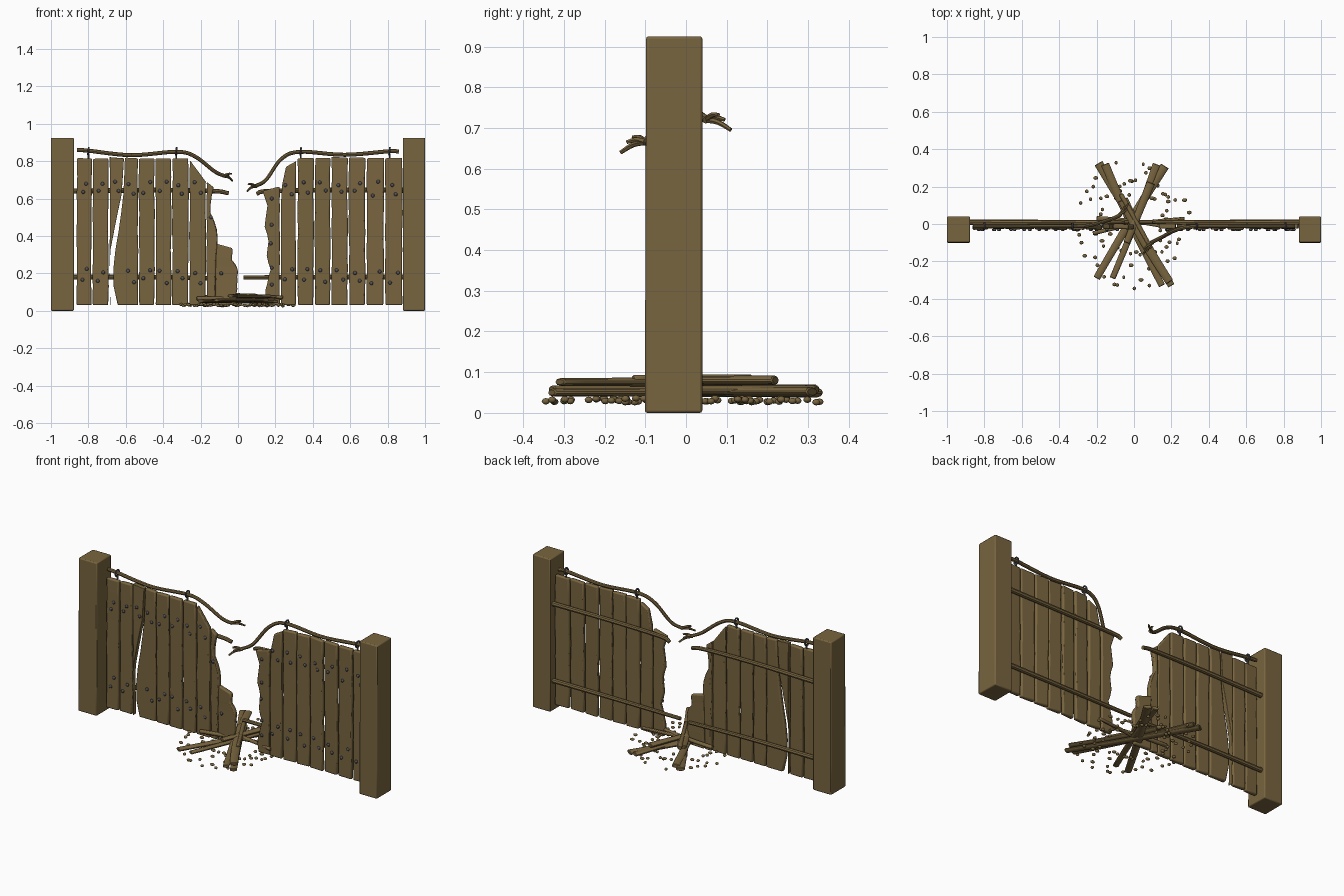
import bpy, bmesh, math, random
from mathutils import Vector

random.seed(7)
if "Cube" in bpy.data.objects:
    bpy.data.objects.remove(bpy.data.objects["Cube"])


def material(name, rgb):
    m = bpy.data.materials.new(name)
    m.use_nodes = True
    m.diffuse_color = (*rgb, 1)
    m.node_tree.nodes["Principled BSDF"].inputs["Base Color"].default_value = (*rgb, 1)
    return m


WOOD = material("weathered wood", (0.19, 0.13, 0.05))
IRON = material("dark iron", (0.085, 0.085, 0.095))


def finish(bm, name, mat, bevel=0, segments=2):
    bmesh.ops.recalc_face_normals(bm, faces=bm.faces)
    mesh = bpy.data.meshes.new(name)
    bm.to_mesh(mesh)
    bm.free()
    mesh.materials.append(mat)
    ob = bpy.data.objects.new(name, mesh)
    bpy.context.collection.objects.link(ob)
    bpy.ops.object.select_all(action="DESELECT")
    bpy.context.view_layer.objects.active = ob
    ob.select_set(True)
    bpy.ops.object.shade_smooth_by_angle(angle=math.radians(40))
    if bevel:
        b = ob.modifiers.new("soft edges", "BEVEL")
        b.width, b.segments = bevel, segments
        b.limit_method, b.angle_limit = "ANGLE", math.radians(40)
        ob.modifiers.move(len(ob.modifiers) - 1, 0)
    return ob


def loft(bm, rings):
    """Skin a list of equal vertex rings and cap both ends."""
    rows = [[bm.verts.new(p) for p in ring] for ring in rings]
    n = len(rows[0])
    for a, b in zip(rows, rows[1:]):
        for i in range(n):
            bm.faces.new((a[i], a[(i + 1) % n], b[(i + 1) % n], b[i]))
    bm.faces.new(rows[0])
    bm.faces.new(rows[-1])


def interp(points, z):
    """Piecewise linear x at height z from (z, x) pairs; a number is constant."""
    if not isinstance(points, list):
        return points
    for (z0, x0), (z1, x1) in zip(points, points[1:]):
        if z <= z1:
            return x0 + (x1 - x0) * max(0, z - z0) / (z1 - z0)
    return points[-1][1]


def plank(name, left, right, top_l=0.82, top_r=0.82, levels=8):
    bm, rings = bmesh.new(), []
    dy = random.uniform(-0.003, 0.003)
    tilt = random.uniform(-0.003, 0.003)
    for i in range(levels + 1):
        t = i / levels
        zl, zr = 0.03 + (top_l - 0.03) * t, 0.03 + (top_r - 0.03) * t
        xl = interp(left, zl) + random.uniform(-0.002, 0.003)
        xr = interp(right, zr) + random.uniform(-0.003, 0.002)
        f, b = -0.028 + dy, -0.002 + dy
        rings.append([(xl, f - tilt, zl), (xr, f + tilt, zr), (xr, b + tilt, zr), (xl, b - tilt, zl)])
    loft(bm, rings)
    return finish(bm, name, WOOD, 0.007)


def tube(bm, pts, radius, sides=8, tip=None, flat=1.0):
    """Sweep a flattened round section along points, optionally thinning to the tip."""
    pts, rings = [Vector(p) for p in pts], []
    for i, p in enumerate(pts):
        d = (pts[min(i + 1, len(pts) - 1)] - pts[max(i - 1, 0)]).normalized()
        u = d.cross(Vector((0, 0, 1))).normalized()
        v = u.cross(d)
        t = i / (len(pts) - 1)
        r = radius + ((radius if tip is None else tip) - radius) * t
        ang = [2 * math.pi * k / sides for k in range(sides)]
        rings.append([p + u * r * math.cos(a) + v * r * flat * math.sin(a) for a in ang])
    loft(bm, rings)


def smooth_path(ctrl, steps=6):
    """Catmull-Rom points through the controls."""
    c = [Vector(p) for p in ctrl]
    c = [2 * c[0] - c[1]] + c + [2 * c[-1] - c[-2]]
    out = []
    for a, b, d, e in zip(c, c[1:], c[2:], c[3:]):
        for k in range(steps):
            t = k / steps
            out.append(0.5 * (2 * b + (d - a) * t + (2 * a - 5 * b + 4 * d - e) * t * t
                              + (3 * b - a - 3 * d + e) * t ** 3))
    return out + [c[-2]]


# Gate posts
for side, x0, x1 in (("right", -1.0, -0.877), ("left", 0.882, 1.0)):
    bm, rings = bmesh.new(), []
    for i in range(6):
        z, s = 0.925 * i / 5, 0.003 * (1 - i / 5)
        rings.append([(x0, -0.098 - s, z), (x1, -0.098 - s, z), (x1, 0.04, z), (x0, 0.04, z)])
    loft(bm, rings)
    finish(bm, side + "_post", WOOD, 0.006)

# Planks of the right wing, with one split plank and a broken inner edge
crack = [(0.03, -0.682), (0.28, -0.69), (0.6, -0.625), (0.82, -0.61)]
crack_far = [(0.03, -0.645), (0.12, -0.665), (0.28, -0.664), (0.6, -0.612), (0.82, -0.603)]
ragged = [(0.03, -0.125), (0.4, -0.11), (0.47, -0.12), (0.53, -0.148), (0.6, -0.145), (0.66, -0.13)]
stub = [(0.03, -0.01), (0.22, 0.0), (0.24, -0.005), (0.26, -0.03), (0.33, -0.03)]
wing_r = [(-0.862, -0.782), (-0.776, -0.692), (-0.686, crack), (crack_far, -0.535),
          (-0.53, -0.446), (-0.44, -0.357), (-0.351, -0.264)]
for i, (a, b) in enumerate(wing_r):
    plank(f"right_plank_{i + 1}", a, b, 0.82 + random.uniform(-0.008, 0.004), 0.815)
plank("right_broken_plank_1", -0.259, -0.172, 0.805, 0.69)
plank("right_broken_plank_2", -0.168, ragged, 0.69, 0.66, 14)
plank("right_broken_plank_3", -0.121, stub, 0.36, 0.335, 14)

# Planks of the left wing
chewed = [(0.03, 0.15), (0.1, 0.145), (0.22, 0.172), (0.3, 0.15), (0.39, 0.165),
          (0.46, 0.14), (0.56, 0.158), (0.64, 0.13)]
plank("left_broken_plank_1", chewed, 0.224, 0.64, 0.665, 16)
plank("left_broken_plank_2", [(0.03, 0.23), (0.55, 0.228), (0.7, 0.235), (0.79, 0.26)], 0.309, 0.77, 0.80)
wing_l = [0.316, 0.408, 0.498, 0.59, 0.685, 0.784, 0.884]
for i, (a, b) in enumerate(zip(wing_l, wing_l[1:])):
    plank(f"left_plank_{i + 1}", a + 0.003, b - 0.004, 0.82 + random.uniform(-0.008, 0.004), 0.818)

# Cross rails behind the planks
for name, pts in (
        ("right_upper_rail", [(-0.88, 0.01, 0.64), (-0.45, 0.008, 0.645), (-0.13, 0.01, 0.64), (-0.05, 0.013, 0.628)]),
        ("right_lower_rail", [(-0.88, 0.01, 0.18), (-0.45, 0.01, 0.18), (-0.03, 0.01, 0.17)]),
        ("left_upper_rail", [(0.885, 0.01, 0.645), (0.5, 0.008, 0.645), (0.16, 0.01, 0.64), (0.1, 0.015, 0.625)]),
        ("left_lower_rail", [(0.885, 0.01, 0.18), (0.45, 0.01, 0.18), (0.03, 0.01, 0.178)])):
    bm = bmesh.new()
    tube(bm, smooth_path(pts, 4), 0.014, tip=0.011)
    finish(bm, name, WOOD)

# Snapped rope along the top, with frayed ends
ropes = {
    "right_rope": [(-0.86, -0.012, 0.86), (-0.8, -0.012, 0.856), (-0.57, -0.012, 0.832), (-0.33, -0.012, 0.85),
                   (-0.23, -0.005, 0.825), (-0.125, 0.025, 0.745), (-0.07, 0.05, 0.72)],
    "left_rope": [(0.86, -0.012, 0.85), (0.81, -0.012, 0.853), (0.57, -0.012, 0.834), (0.33, -0.012, 0.85),
                  (0.23, -0.03, 0.81), (0.15, -0.07, 0.7), (0.09, -0.1, 0.665)]}
for name, ctrl in ropes.items():
    bm = bmesh.new()
    tube(bm, smooth_path(ctrl), 0.011, tip=0.01)
    end, s = Vector(ctrl[-1]), 1 if ctrl[0][0] < 0 else -1
    for dx, dy, dz in ((0.04, 0.06, -0.025), (0.035, 0.03, 0.012), (0.02, 0.045, 0.0)):
        tip = end + Vector((dx * s, dy * s, dz))
        mid = end.lerp(tip, 0.5) + Vector((0, 0, 0.006))
        tube(bm, smooth_path([end - Vector((0.01 * s, 0, 0)), mid, tip], 3), 0.008, 6, 0.005)
    finish(bm, name, WOOD)

# Iron rings holding the rope
for i, x in enumerate((-0.8, -0.33, 0.335, 0.81)):
    bm = bmesh.new()
    ring = [(x + 0.002 * math.sin(a), -0.012 + 0.017 * math.cos(a), 0.853 + 0.019 * math.sin(a))
            for a in [2 * math.pi * k / 16 + 0.01 for k in range(17)]]
    tube(bm, ring, 0.005, 6)
    tube(bm, [(x, -0.012, 0.80), (x + 0.001, -0.012, 0.84)], 0.005, 6)
    finish(bm, f"rope_ring_{i + 1}", IRON)

# Nail heads in pairs where planks meet rails
bm = bmesh.new()


def nail(x, z):
    new = bmesh.ops.create_uvsphere(bm, u_segments=8, v_segments=6, radius=0.01)["verts"]
    for v in new:
        v.co = Vector((x + v.co.x, -0.031 + v.co.y * 0.7, z + v.co.z))


centres = [-0.82, -0.735, -0.648, -0.572, -0.488, -0.4, -0.31, -0.215, 0.27, 0.362, 0.453, 0.545, 0.638, 0.735, 0.834]
for x in centres:
    for z in (0.65, 0.18):
        if x == -0.648 and z < 0.5:
            continue
        s = random.choice((-1, 1)) * random.uniform(0.008, 0.022)
        nail(x + s, z + random.uniform(0.02, 0.045))
        nail(x - s, z - random.uniform(0.005, 0.035))
for x, z in ((-0.145, 0.5), (-0.09, 0.2), (0.18, 0.6), (0.18, 0.46), (0.175, 0.36), (0.18, 0.23), (0.18, 0.14)):
    nail(x, z)
finish(bm, "nail_heads", IRON)

# Heap of fallen boards crossing at the gap
heap = [((-0.19, 0.325), (0.2, -0.33), 0.026, 0.05), ((-0.155, 0.32), (0.15, -0.33), 0.024, 0.058),
        ((0.165, 0.31), (-0.2, -0.29), 0.026, 0.052), ((0.12, 0.32), (-0.115, -0.29), 0.022, 0.056),
        ((-0.06, 0.13), (0.19, -0.31), 0.03, 0.076), ((0.09, 0.22), (-0.04, -0.1), 0.024, 0.08),
        ((-0.2, 0.03), (0.24, -0.03), 0.014, 0.072), ((-0.22, -0.05), (0.27, 0.03), 0.012, 0.066),
        ((-0.07, 0.16), (0.09, -0.13), 0.013, 0.084)]
for i, (a, b, w, z) in enumerate(heap):
    bm = bmesh.new()
    p, q = Vector((*a, z)), Vector((*b, z))
    side = (q - p).cross(Vector((0, 0, 1))).normalized()
    bend = random.uniform(-0.012, 0.012)
    pts = [p.lerp(q, k / 8) + side * bend * math.sin(math.pi * k / 8) for k in range(9)]
    tube(bm, pts, w, 8, w * 0.8, min(1, 0.012 / w))
    finish(bm, f"fallen_board_{i + 1}", WOOD, 0.003, 1)

# Wood chips scattered round the heap
bm = bmesh.new()
for i in range(85):
    a, r = i * 2.39996, random.uniform(0.15, 0.35)
    at = Vector((r * math.cos(a) * 0.9, r * math.sin(a), random.uniform(0.026, 0.036)))
    stretch = random.uniform(0.8, 1.4)
    for v in bmesh.ops.create_icosphere(bm, subdivisions=2, radius=0.01)["verts"]:
        v.co = at + Vector((v.co.x * stretch, v.co.y, v.co.z * 0.8))
finish(bm, "wood_chips", WOOD)
